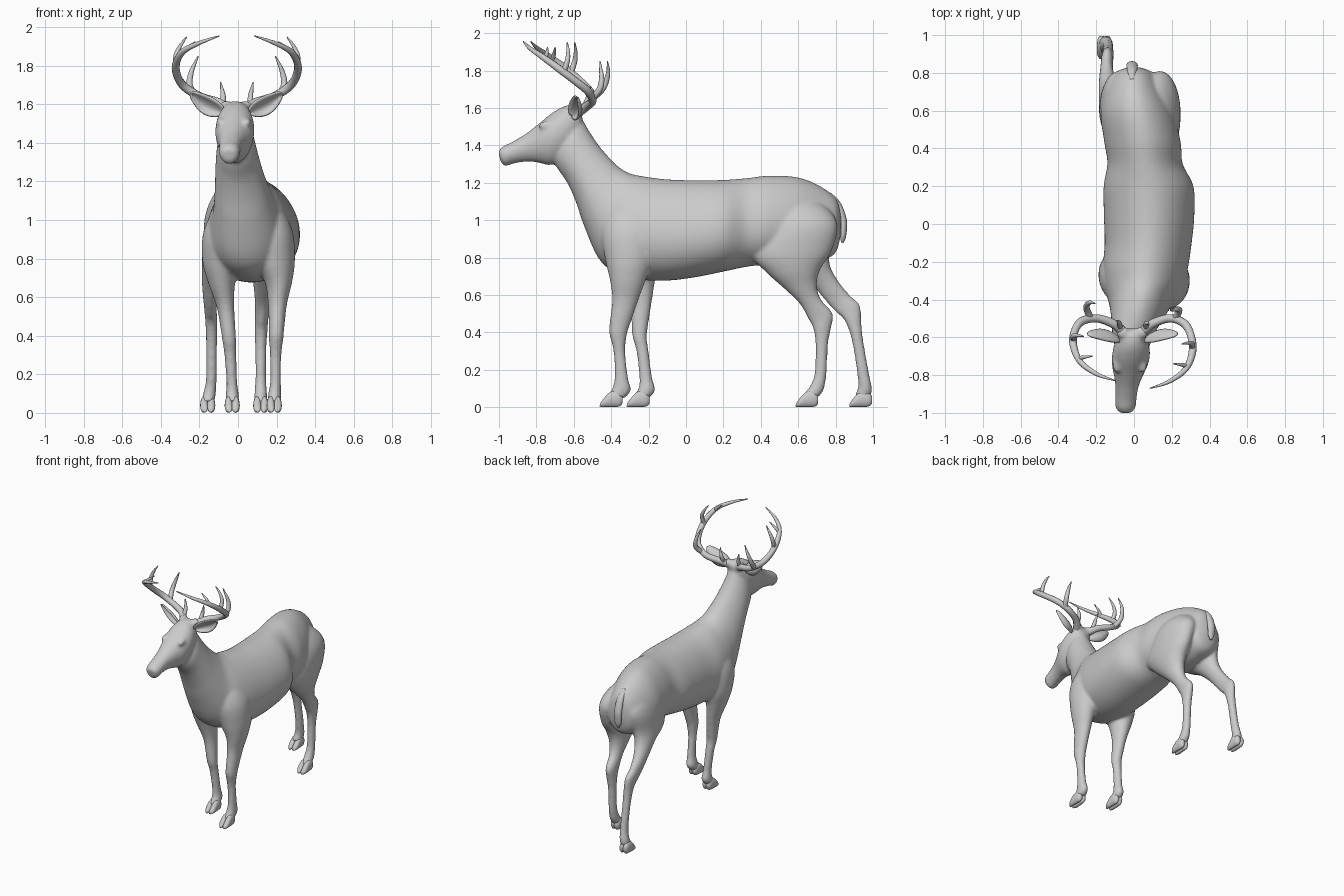
import bpy, bmesh, math
from mathutils import Vector


def smooth(rows, n=8):
    """Catmull-Rom interpolation through rows of numbers."""
    out = []
    for i in range(len(rows) - 1):
        p0, p1, p2, p3 = (rows[min(max(i + k, 0), len(rows) - 1)] for k in (-1, 0, 1, 2))
        for s in range(n):
            t = s / n
            out.append([0.5 * (2 * b + (c - a) * t + (2 * a - 5 * b + 4 * c - d) * t * t
                        + (3 * b - a - 3 * c + d) * t ** 3) for a, b, c, d in zip(p0, p1, p2, p3)])
    return out + [list(rows[-1])]


def loft(bm, rows, pear=0.0, seg=64):
    """Rows: (y1, z1, y2, z2, centre x, half width); pear narrows the first-point side."""
    rings = []
    for y1, z1, y2, z2, cx, rx in smooth(rows):
        ring = []
        for k in range(seg):
            a = 2 * math.pi * k / seg
            c, s = math.cos(a), math.sin(a)
            ring.append(bm.verts.new((cx + rx * s * (1 - pear * c),
                                      (y1 + y2) / 2 + (y1 - y2) / 2 * c,
                                      (z1 + z2) / 2 + (z1 - z2) / 2 * c)))
        rings.append(ring)
    for r, q in zip(rings, rings[1:]):
        for k in range(seg):
            bm.faces.new((r[k], r[(k + 1) % seg], q[(k + 1) % seg], q[k]))
    bm.faces.new(rings[0])
    bm.faces.new(rings[-1])


def ball(bm, pos, r):
    made = bmesh.ops.create_uvsphere(bm, u_segments=16, v_segments=10, radius=1)["verts"]
    for v in made:
        v.co = Vector(pos) + Vector((v.co.x * r[0], v.co.y * r[1], v.co.z * r[2]))


def finish(name, bm):
    bmesh.ops.recalc_face_normals(bm, faces=bm.faces)
    for f in bm.faces:
        f.smooth = True
    me = bpy.data.meshes.new(name)
    bm.to_mesh(me)
    bm.free()
    ob = bpy.data.objects.new(name, me)
    bpy.context.collection.objects.link(ob)
    return ob


# Torso and neck
bm = bmesh.new()
loft(bm, [(.83, 1.02, .83, .93, 0, .03), (.805, 1.11, .795, .82, 0, .10),
          (.72, 1.18, .70, .78, 0, .15), (.60, 1.228, .58, .76, .015, .19),
          (.45, 1.238, .42, .76, .045, .20), (.32, 1.224, .32, .75, .058, .197),
          (.20, 1.215, .20, .725, .077, .235), (.05, 1.213, .05, .695, .08, .237),
          (-.10, 1.218, -.10, .677, .075, .228),
          (-.22, 1.233, -.25, .683, .06, .222), (-.30, 1.25, -.38, .72, .05, .20),
          (-.36, 1.285, -.47, .80, .035, .165), (-.42, 1.345, -.545, .97, .018, .138),
          (-.47, 1.405, -.59, 1.10, .005, .122), (-.52, 1.48, -.635, 1.20, -.005, .108),
          (-.56, 1.55, -.69, 1.28, -.01, .092), (-.59, 1.58, -.72, 1.34, -.012, .06)], pear=.15)
# Head
loft(bm, [(-.55, 1.575, -.60, 1.40, -.01, .055), (-.585, 1.615, -.66, 1.32, -.012, .085),
          (-.65, 1.61, -.73, 1.295, -.015, .099), (-.72, 1.57, -.78, 1.305, -.022, .094),
          (-.79, 1.513, -.83, 1.313, -.03, .074), (-.86, 1.46, -.88, 1.31, -.038, .06),
          (-.93, 1.418, -.93, 1.30, -.043, .056), (-.978, 1.395, -.968, 1.288, -.045, .052),
          (-1.004, 1.37, -.99, 1.31, -.045, .032)], pear=-.1)
for s in (-1, 1):
    ball(bm, (-.022 + s * .068, -.74, 1.505), (.024, .05, .026))     # brow and eye
    ball(bm, (-.044 + s * .03, -.97, 1.362), (.02, .022, .02))       # nostril
    ball(bm, (-.01 + s * .05, -.575, 1.59), (.035, .035, .03))       # antler seat
# Right foreleg
loft(bm, [(-.35, 1.12, -.26, 1.12, .13, .03), (-.42, 1.04, -.20, 1.05, .15, .085),
          (-.45, .92, -.16, .95, .17, .115),
          (-.43, .78, -.17, .80, .19, .105), (-.405, .67, -.215, .68, .21, .07),
          (-.395, .57, -.255, .57, .205, .05), (-.41, .44, -.30, .44, .20, .04),
          (-.41, .39, -.315, .39, .198, .038), (-.388, .30, -.325, .30, .195, .03),
          (-.382, .17, -.310, .16, .195, .028), (-.395, .10, -.295, .09, .19, .034),
          (-.425, .06, -.33, .045, .188, .034)])
# Left foreleg
loft(bm, [(-.34, 1.12, -.24, 1.12, .0, .03), (-.40, 1.04, -.18, 1.05, -.04, .085),
          (-.42, .92, -.14, .95, -.07, .11),
          (-.38, .78, -.14, .80, -.085, .10), (-.34, .67, -.165, .68, -.085, .07),
          (-.30, .55, -.185, .55, -.065, .046), (-.29, .42, -.205, .42, -.05, .038),
          (-.285, .37, -.21, .37, -.045, .036), (-.265, .30, -.20, .30, -.04, .031),
          (-.25, .16, -.181, .16, -.032, .028), (-.255, .10, -.165, .09, -.03, .034),
          (-.285, .06, -.20, .045, -.03, .034)])
# Right hind leg
loft(bm, [(.56, 1.14, .66, 1.13, .07, .03), (.46, 1.07, .76, 1.06, .105, .085),
          (.40, .97, .81, .97, .135, .105),
          (.35, .82, .78, .84, .15, .095), (.43, .72, .72, .74, .15, .078),
          (.53, .63, .70, .66, .14, .058), (.61, .55, .72, .58, .13, .042),
          (.655, .47, .785, .50, .122, .035), (.68, .42, .775, .42, .12, .033),
          (.693, .33, .759, .33, .118, .029), (.687, .18, .752, .18, .118, .028),
          (.66, .11, .735, .09, .118, .033), (.62, .06, .70, .045, .118, .034)])
# Left hind leg
loft(bm, [(.57, 1.14, .67, 1.13, -.03, .03), (.48, 1.07, .77, 1.06, -.06, .08),
          (.43, .96, .81, .97, -.08, .095),
          (.45, .82, .77, .84, -.105, .08), (.58, .74, .77, .76, -.125, .062),
          (.67, .66, .81, .68, -.14, .047), (.745, .57, .875, .60, -.145, .035),
          (.80, .51, .93, .545, -.142, .032), (.85, .46, .938, .45, -.138, .031),
          (.888, .35, .949, .35, -.137, .029), (.915, .18, .979, .18, -.138, .028),
          (.92, .11, .995, .09, -.148, .033), (.90, .06, .975, .045, -.157, .034)])
body = finish("body", bm)
fuse = body.modifiers.new("fuse", "REMESH")
fuse.mode = "VOXEL"
fuse.voxel_size = .009
fuse.use_smooth_shade = True
relax = body.modifiers.new("relax", "SMOOTH")
relax.factor = .5
relax.iterations = 12

# Cloven hooves
for name, y, x in (("right_front_hoof", -.462, .188), ("left_front_hoof", -.318, -.03),
                   ("right_hind_hoof", .585, .118), ("left_hind_hoof", .872, -.157)):
    bm = bmesh.new()
    for s in (-1, 1):
        loft(bm, [(y + .122, .06, y + .122, .02, x + s * .014, .012),
                  (y + .10, .085, y + .105, .004, x + s * .016, .02),
                  (y + .06, .083, y + .06, .001, x + s * .018, .021),
                  (y + .025, .05, y + .02, .001, x + s * .018, .019),
                  (y + .003, .02, y, .003, x + s * .014, .01)], seg=20)
    finish(name, bm)

# Tail
bm = bmesh.new()
loft(bm, [(.74, 1.11, .77, 1.15, -.01, .018), (.795, 1.07, .825, 1.095, -.01, .026),
          (.82, .99, .86, 1.0, -.01, .03), (.823, .92, .856, .915, -.01, .026),
          (.83, .88, .842, .877, -.01, .008)], seg=20)
finish("tail", bm)

# Ears: cupped leaves facing forward
for side, s in (("right", 1), ("left", -1)):
    bm = bmesh.new()
    base, tip = Vector((.065, -.615, 1.555)), Vector((.24, -.585, 1.66))
    across = Vector((-.45, -.42, .79))
    grid = []
    for i in range(17):
        u = i / 16
        w = .012 + .042 * math.sin(math.pi * u ** .8) ** .8 if i < 16 else .002
        row = []
        for j in range(9):
            v = j / 4 - 1
            p = base.lerp(tip, u) + across * (w * v - .012 * math.sin(math.pi * u))
            p.y += .7 * w * (1 - v * v)
            row.append(bm.verts.new((s * p.x - .008, p.y, p.z)))
        grid.append(row)
    for a, b in zip(grid, grid[1:]):
        for j in range(8):
            bm.faces.new((a[j], a[j + 1], b[j + 1], b[j]))
    ear = finish(side + "_ear", bm)
    ear.modifiers.new("thickness", "SOLIDIFY").thickness = .009

# Antlers: main beam and tines, rows of (x, y, z, radius)
branches = [
    [(.05, -.575, 1.58, .028), (.10, -.53, 1.61, .024), (.19, -.50, 1.64, .022),
     (.27, -.52, 1.69, .022), (.308, -.58, 1.745, .021), (.315, -.66, 1.81, .02),
     (.278, -.75, 1.875, .016), (.19, -.815, 1.92, .011), (.09, -.85, 1.955, .003)],
    [(.07, -.55, 1.60, .016), (.072, -.525, 1.65, .013), (.085, -.52, 1.715, .003)],
    [(.22, -.505, 1.65, .018), (.245, -.455, 1.70, .017), (.235, -.435, 1.77, .013),
     (.20, -.44, 1.85, .003)],
    [(.313, -.635, 1.79, .016), (.315, -.615, 1.85, .014), (.295, -.61, 1.90, .01),
     (.26, -.615, 1.95, .003)],
    [(.287, -.735, 1.86, .013), (.26, -.725, 1.89, .01), (.215, -.72, 1.925, .003)],
]
for side, s in (("right", 1), ("left", -1)):
    cu = bpy.data.curves.new(side + "_antler", "CURVE")
    cu.dimensions = "3D"
    cu.bevel_depth = 1
    cu.bevel_resolution = 3
    cu.use_fill_caps = True
    for rows in branches:
        pts = smooth(rows, 6)
        sp = cu.splines.new("POLY")
        sp.points.add(len(pts) - 1)
        for p, (x, y, z, r) in zip(sp.points, pts):
            turn = -.02 * s * min(1, max(0, (z - 1.65) / .15))    # head turned slightly
            p.co = (s * x - .006, y + turn, z, 1)
            p.radius = r
        sp.use_smooth = True
    bpy.context.collection.objects.link(bpy.data.objects.new(side + "_antler", cu))
